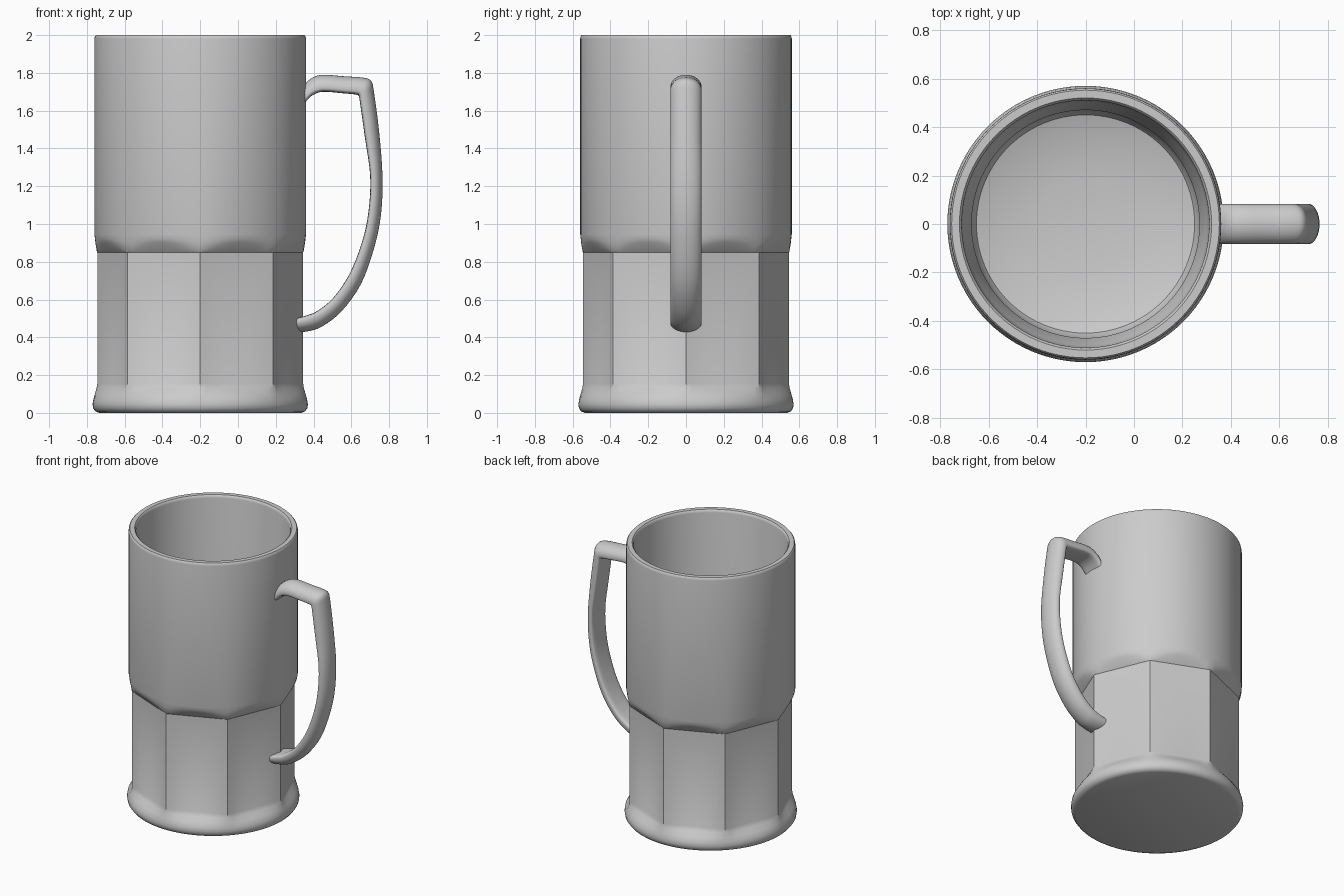
import bpy
from math import sin, cos, pi, radians
from mathutils import Vector

if "Cube" in bpy.data.objects:
    bpy.data.objects.remove(bpy.data.objects["Cube"])

AXIS_X = -0.2
SEG = 96            # multiple of 8 so octagon corners fall on vertices


def make_object(name, rings, angle):
    """Bridge a list of equal-length point rings and cap both ends."""
    n = len(rings[0])
    verts = [p for ring in rings for p in ring]
    faces = [list(range(n))[::-1]]
    for i in range(len(rings) - 1):
        for j in range(n):
            k = (j + 1) % n
            faces.append([i * n + j, i * n + k, (i + 1) * n + k, (i + 1) * n + j])
    last = (len(rings) - 1) * n
    faces.append([last + j for j in range(n)])
    mesh = bpy.data.meshes.new(name)
    mesh.from_pydata(verts, [], faces)
    mesh.update()
    obj = bpy.data.objects.new(name, mesh)
    bpy.context.collection.objects.link(obj)
    bpy.ops.object.select_all(action='DESELECT')
    obj.select_set(True)
    bpy.context.view_layer.objects.active = obj
    bpy.ops.object.shade_smooth_by_angle(angle=radians(angle))
    return obj


def body_ring(r, z, octagon=0.0, arch=0.0):
    """Ring blended between circle and octagon; arch lifts the facet middles."""
    pts = []
    for j in range(SEG):
        a = 2 * pi * j / SEG
        local = (a % (pi / 4)) - pi / 8
        flat = cos(pi / 8) / cos(local)
        rad = r * (1 + (flat - 1) * octagon)
        lift = arch * (1 - flat) / (1 - cos(pi / 8))
        pts.append((AXIS_X + rad * cos(a), rad * sin(a), z + lift))
    return pts


# Mug body: radius, height, octagon blend, arch height
profile = [
    (0.535, 0.0), (0.555, 0.008), (0.567, 0.025), (0.57, 0.045),   # foot
    (0.566, 0.07), (0.558, 0.10, 0.25), (0.549, 0.13, 0.7),        # flare
    (0.545, 0.155, 1), (0.545, 0.85, 1),                           # facets
    (0.547, 0.853, 0, 0.05), (0.555, 0.90, 0, 0.022),              # scallops
    (0.56, 0.945), (0.56, 1.98), (0.558, 1.993), (0.552, 2.0),     # upper wall
    (0.52, 2.0), (0.513, 1.993), (0.51, 1.98),                     # rim
    (0.51, 0.97), (0.50, 0.92), (0.47, 0.84),                      # inner step
    (0.47, 0.20), (0.45, 0.165), (0.36, 0.135), (0.20, 0.115), (0.05, 0.11),
]
make_object("mug_body", [body_ring(*row) for row in profile], 35)

# Handle: outer and inner outline pairs (x, z) from the top joint downwards
stations = [
    (0.335, 1.72, 0.335, 1.61), (0.37, 1.758, 0.37, 1.66),
    (0.41, 1.782, 0.41, 1.69), (0.46, 1.79, 0.46, 1.70),
    (0.56, 1.782, 0.555, 1.692), (0.66, 1.775, 0.625, 1.685),
    (0.705, 1.757, 0.64, 1.675), (0.721, 1.69, 0.646, 1.64),
    (0.748, 1.48, 0.673, 1.45), (0.765, 1.25, 0.70, 1.25),
    (0.757, 1.05, 0.69, 1.06), (0.72, 0.87, 0.655, 0.90),
    (0.65, 0.68, 0.59, 0.735), (0.55, 0.54, 0.505, 0.61),
    (0.45, 0.46, 0.42, 0.54), (0.375, 0.433, 0.36, 0.515),
    (0.295, 0.425, 0.295, 0.497),
]


def catmull(points, steps):
    """Smooth the station list with a Catmull-Rom spline."""
    p = [Vector(s) for s in points]
    p = [2 * p[0] - p[1]] + p + [2 * p[-1] - p[-2]]
    out = []
    for i in range(1, len(p) - 2):
        a, b, c, d = p[i - 1:i + 3]
        for s in range(steps):
            t = s / steps
            out.append(b + 0.5 * t * (c - a + t * (2 * a - 5 * b + 4 * c - d
                       + t * (3 * (b - c) + d - a))))
    return out + [p[-2]]


def handle_ring(s, n=32):
    """D-shaped section: round outer face, flatter inner face."""
    outer, inner = Vector(s[0:2]), Vector(s[2:4])
    pts = []
    for j in range(n):
        a = 2 * pi * j / n
        y, w = cos(a), sin(a)
        if w >= 0:
            t = 0.28 + 0.72 * w
        else:
            y = (1 if y > 0 else -1) * abs(y) ** 0.45
            t = 0.28 - 0.28 * abs(w) ** 0.6
        q = inner.lerp(outer, t)
        pts.append((q.x, 0.083 * y, q.y))
    return pts


make_object("handle", [handle_ring(s) for s in catmull(stations, 4)][::-1], 50)

# Make all face normals point outwards
for obj in bpy.context.collection.objects:
    bpy.context.view_layer.objects.active = obj
    bpy.ops.object.mode_set(mode='EDIT')
    bpy.ops.mesh.select_all(action='SELECT')
    bpy.ops.mesh.normals_make_consistent(inside=False)
    bpy.ops.object.mode_set(mode='OBJECT')
